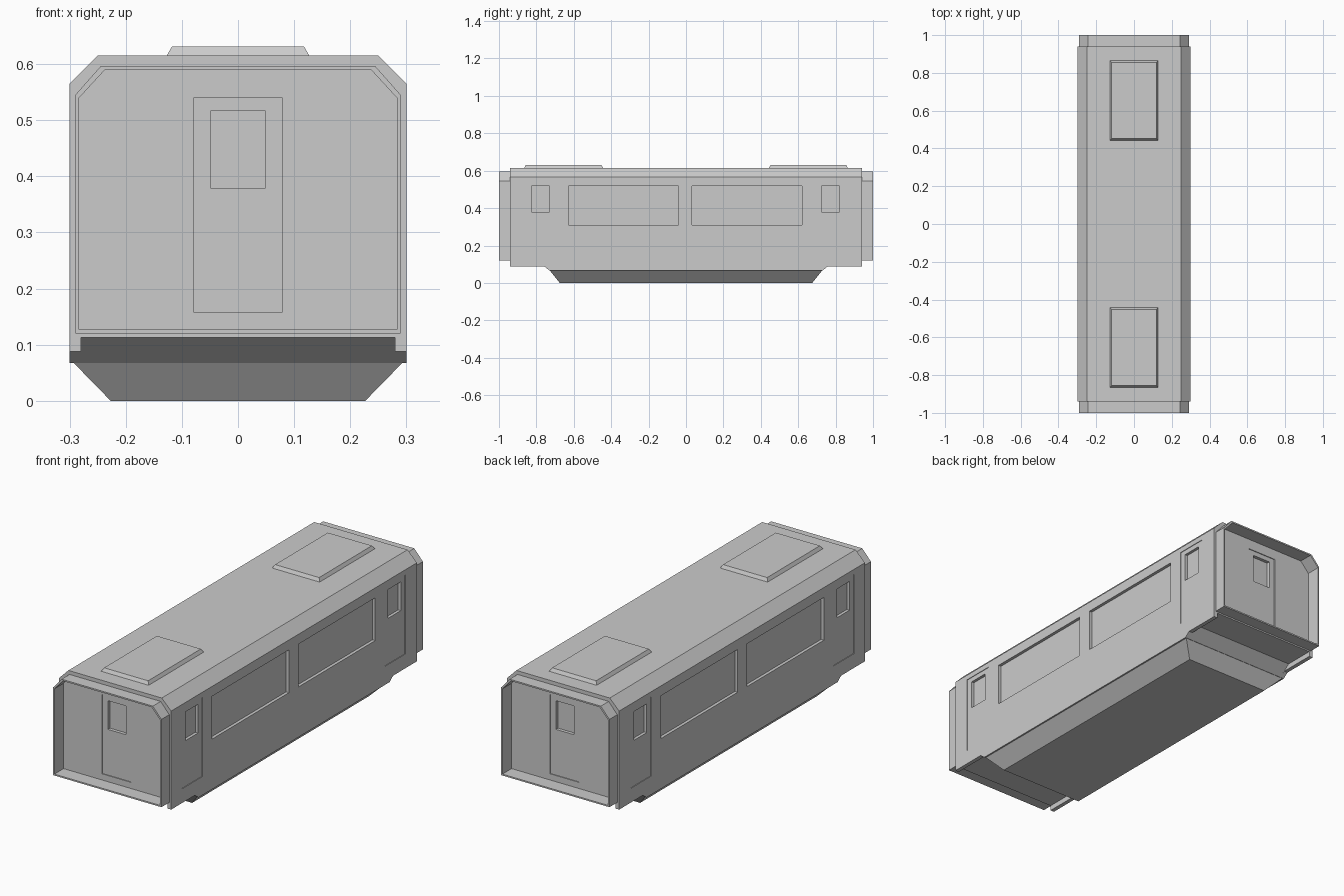
import bpy
import bmesh

cube = bpy.data.objects.get("Cube")
if cube:
    bpy.data.objects.remove(cube, do_unlink=True)

grey = bpy.data.materials.new("light_grey_paint")
grey.use_nodes = True
COLOUR = (0.6, 0.6, 0.6, 1)
grey.diffuse_color = COLOUR
grey.node_tree.nodes["Principled BSDF"].inputs["Base Color"].default_value = COLOUR


def loft(name, start, end):
    """Solid between two matching rings of points."""
    bm = bmesh.new()
    a = [bm.verts.new(p) for p in start]
    b = [bm.verts.new(p) for p in end]
    bm.faces.new(a)
    bm.faces.new(b)
    for i in range(len(a)):
        j = (i + 1) % len(a)
        bm.faces.new((a[i], a[j], b[j], b[i]))
    bmesh.ops.recalc_face_normals(bm, faces=bm.faces)
    mesh = bpy.data.meshes.new(name)
    bm.to_mesh(mesh)
    bm.free()
    mesh.materials.append(grey)
    obj = bpy.data.objects.new(name, mesh)
    bpy.context.collection.objects.link(obj)
    return obj


def along_y(name, outline, y0, y1):
    return loft(name, [(x, y0, z) for x, z in outline], [(x, y1, z) for x, z in outline])


def along_x(name, outline, x0, x1):
    return loft(name, [(x0, y, z) for y, z in outline], [(x1, y, z) for y, z in outline])


def box(name, x0, x1, y0, y1, z0, z1):
    return along_y(name, [(x0, z0), (x1, z0), (x1, z1), (x0, z1)], y0, y1)


def frustum(name, y, bottom, top):
    """Tapered block from (half width, half length, z) at bottom and top."""
    def ring(w, l, z):
        return [(-w, y - l, z), (w, y - l, z), (w, y + l, z), (-w, y + l, z)]
    return loft(name, ring(*bottom), ring(*top))


def cut(target, cutter):
    cutter.hide_render = True
    mod = target.modifiers.new("cut", 'BOOLEAN')
    mod.operation = 'DIFFERENCE'
    mod.solver = 'EXACT'
    mod.object = cutter
    bpy.context.view_layer.objects.active = target
    bpy.ops.object.modifier_apply(modifier=mod.name)
    bpy.data.objects.remove(cutter, do_unlink=True)


def section(w, bottom, shoulder, roof_w, top):
    """Carriage cross-section with chamfered roof corners."""
    return [(-w, bottom), (w, bottom), (w, shoulder),
            (roof_w, top), (-roof_w, top), (-w, shoulder)]


# Carriage body
body = along_y("carriage_body", section(0.3, 0.067, 0.565, 0.25, 0.615), -0.94, 0.94)
pocket = section(0.283, 0.127, 0.54, 0.237, 0.59)

for s, end in ((-1, "front"), (1, "back")):
    # Raised sills and hollow floor below each end
    cut(body, along_x("sill_cutter", [(s * 0.702, 0.045), (s * 0.758, 0.088),
                                      (s * 1.1, 0.088), (s * 1.1, 0.045)], -0.4, 0.4))
    cut(body, along_x("floor_cutter", [(s * 0.702, 0.045), (s * 0.79, 0.113),
                                       (s * 1.1, 0.113), (s * 1.1, 0.045)], -0.28, 0.28))

    # End frame around a recessed end wall
    frame = along_y(end + "_end_frame", section(0.29, 0.12, 0.545, 0.244, 0.597),
                    s * 0.935, s * 1.0)
    cut(frame, along_y("pocket_cutter", pocket, s * 0.91, s * 1.1))
    cut(body, along_y("pocket_cutter", pocket, s * 0.93, s * 1.1))

    # End door and its window
    cut(body, box("door_cutter", -0.078, 0.078, s * 0.926, s * 0.96, 0.157, 0.54))
    cut(body, box("window_cutter", -0.048, 0.048, s * 0.91, s * 0.96, 0.378, 0.517))

    # Roof unit
    frustum(end + "_roof_unit", s * 0.654, (0.13, 0.214, 0.61), (0.118, 0.202, 0.631))

# Side doors and windows
for s in (-1, 1):
    def recess(y0, y1, z0, z1, depth):
        cut(body, box("side_cutter", s * (0.3 - depth), s * 0.35, y0, y1, z0, z1))

    for y in (-0.778, 0.773):
        recess(y - 0.078, y + 0.078, 0.157, 0.54, 0.003)
        recess(y - 0.048, y + 0.048, 0.378, 0.517, 0.017)
    for y in (-0.627, 0.033):
        recess(y, y + 0.588, 0.31, 0.517, 0.015)

# Tapered underframe
frustum("underframe", 0, (0.227, 0.675, 0.0), (0.293, 0.729, 0.0675))
